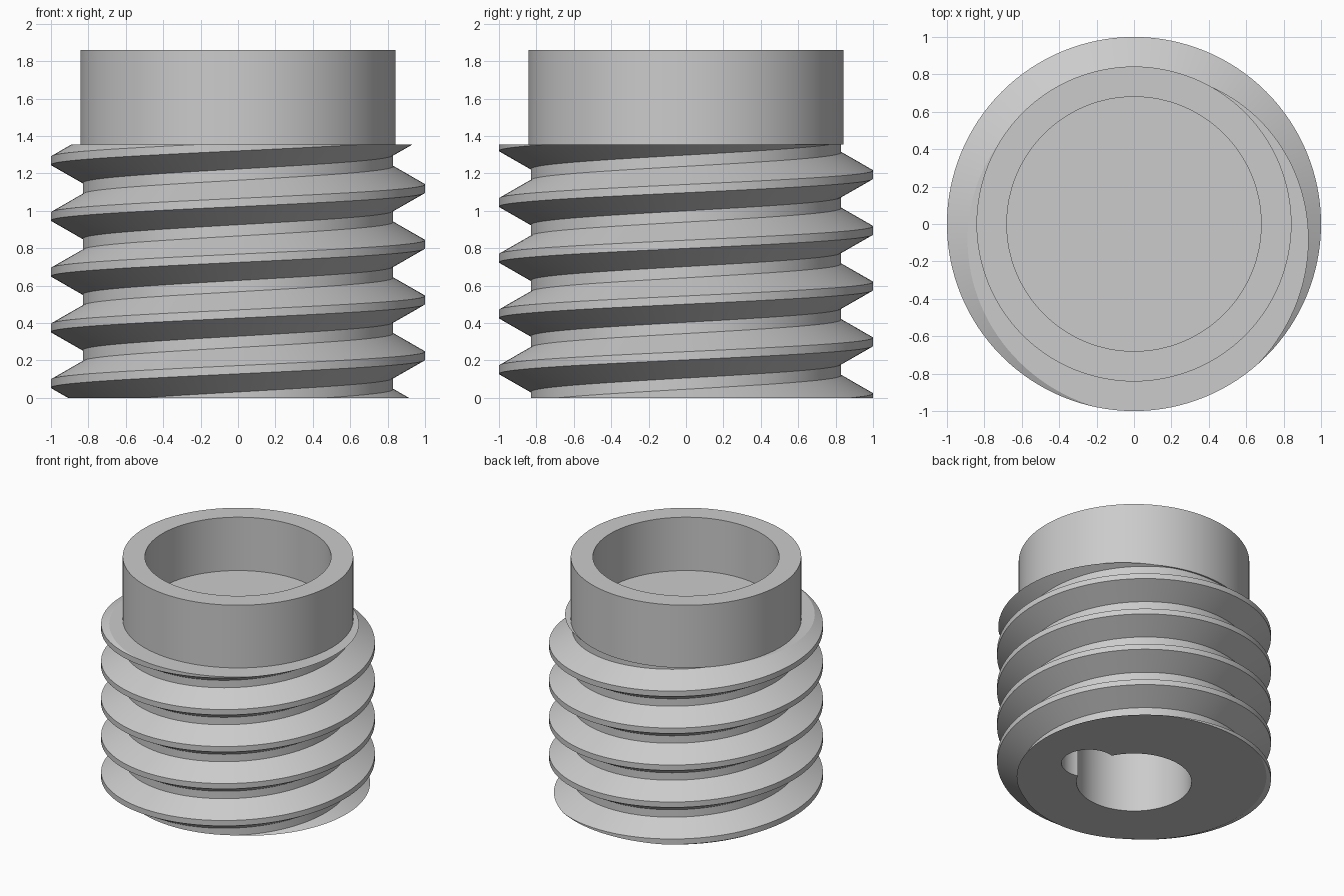
import bpy, bmesh
from math import cos, sin, tau

SEG = 128
PITCH = 0.298
ROOT, CREST = 0.83, 1.0
THREAD_TOP, TOP = 1.355, 1.86
CUP_FLOOR = 1.43

if "Cube" in bpy.data.objects:
    bpy.data.objects.remove(bpy.data.objects["Cube"], do_unlink=True)

grey = bpy.data.materials.new("plain grey")
grey.use_nodes = True
colour = (0.6, 0.6, 0.6, 1)
grey.diffuse_color = colour
grey.node_tree.nodes["Principled BSDF"].inputs["Base Color"].default_value = colour


def make_object(name, bm):
    bmesh.ops.recalc_face_normals(bm, faces=bm.faces)
    mesh = bpy.data.meshes.new(name)
    bm.to_mesh(mesh)
    bm.free()
    mesh.materials.append(grey)
    obj = bpy.data.objects.new(name, mesh)
    bpy.context.collection.objects.link(obj)
    return obj


def activate(obj):
    bpy.ops.object.select_all(action="DESELECT")
    obj.select_set(True)
    bpy.context.view_layer.objects.active = obj


def smooth(obj):
    activate(obj)
    bpy.ops.object.shade_smooth_by_angle(angle=0.5)


def cylinder(name, radius, bottom, top, x=0):
    bpy.ops.mesh.primitive_cylinder_add(
        vertices=96, radius=radius, depth=top - bottom,
        location=(x, 0, (top + bottom) / 2))
    obj = bpy.context.object
    obj.name = name
    return obj


# Threaded body: one thread profile climbing a right-handed helix
tooth = [(-0.119, ROOT), (-0.022, CREST), (0.022, CREST), (0.119, ROOT)]
profile = [(z + k * PITCH, r) for k in range(-3, 7) for z, r in tooth]
bm = bmesh.new()
columns = []
for i in range(SEG):
    a = tau * i / SEG
    lift = 0.225 + PITCH * i / SEG
    columns.append([bm.verts.new((r * cos(a), r * sin(a), z + lift)) for z, r in profile])
for i in range(SEG):
    this, after = columns[i], columns[(i + 1) % SEG]
    # The last column joins the first one a full turn higher
    if i == SEG - 1:
        after = after[len(tooth):]
    for j in range(len(profile) - len(tooth) - 1):
        bm.faces.new((this[j], after[j], after[j + 1], this[j + 1]))

# Flat ends of the thread
for z, side in ((0, -1), (THREAD_TOP, 1)):
    cut = bmesh.ops.bisect_plane(
        bm, geom=bm.verts[:] + bm.edges[:] + bm.faces[:], dist=1e-6,
        plane_co=(0, 0, z), plane_no=(0, 0, side), clear_outer=True)
    rim = [e for e in cut["geom_cut"] if isinstance(e, bmesh.types.BMEdge)]
    bmesh.ops.edgeloop_fill(bm, edges=rim)
body = make_object("threaded_body", bm)

# Blind socket with a round side notch in the underside
for name, radius, x in (("socket_cutter", 0.42, 0), ("notch_cutter", 0.2, 0.43)):
    cutter = cylinder(name, radius, -0.2, 1.0, x)
    cutter.hide_render = True
    activate(body)
    mod = body.modifiers.new(name, "BOOLEAN")
    mod.operation = "DIFFERENCE"
    mod.solver = "EXACT"
    mod.object = cutter
    bpy.ops.object.modifier_apply(modifier=mod.name)
    bpy.data.objects.remove(cutter, do_unlink=True)
smooth(body)

# Plain collar with an open cup
outline = [(0.842, THREAD_TOP), (0.842, TOP), (0.68, TOP), (0.68, CUP_FLOOR)]
bm = bmesh.new()
rings = [[bm.verts.new((r * cos(tau * i / SEG), r * sin(tau * i / SEG), z))
          for i in range(SEG)] for r, z in outline]
for low, high in zip(rings, rings[1:]):
    for i in range(SEG):
        n = (i + 1) % SEG
        bm.faces.new((low[i], low[n], high[n], high[i]))
bm.faces.new(rings[0])
bm.faces.new(rings[-1])
smooth(make_object("collar_cup", bm))
